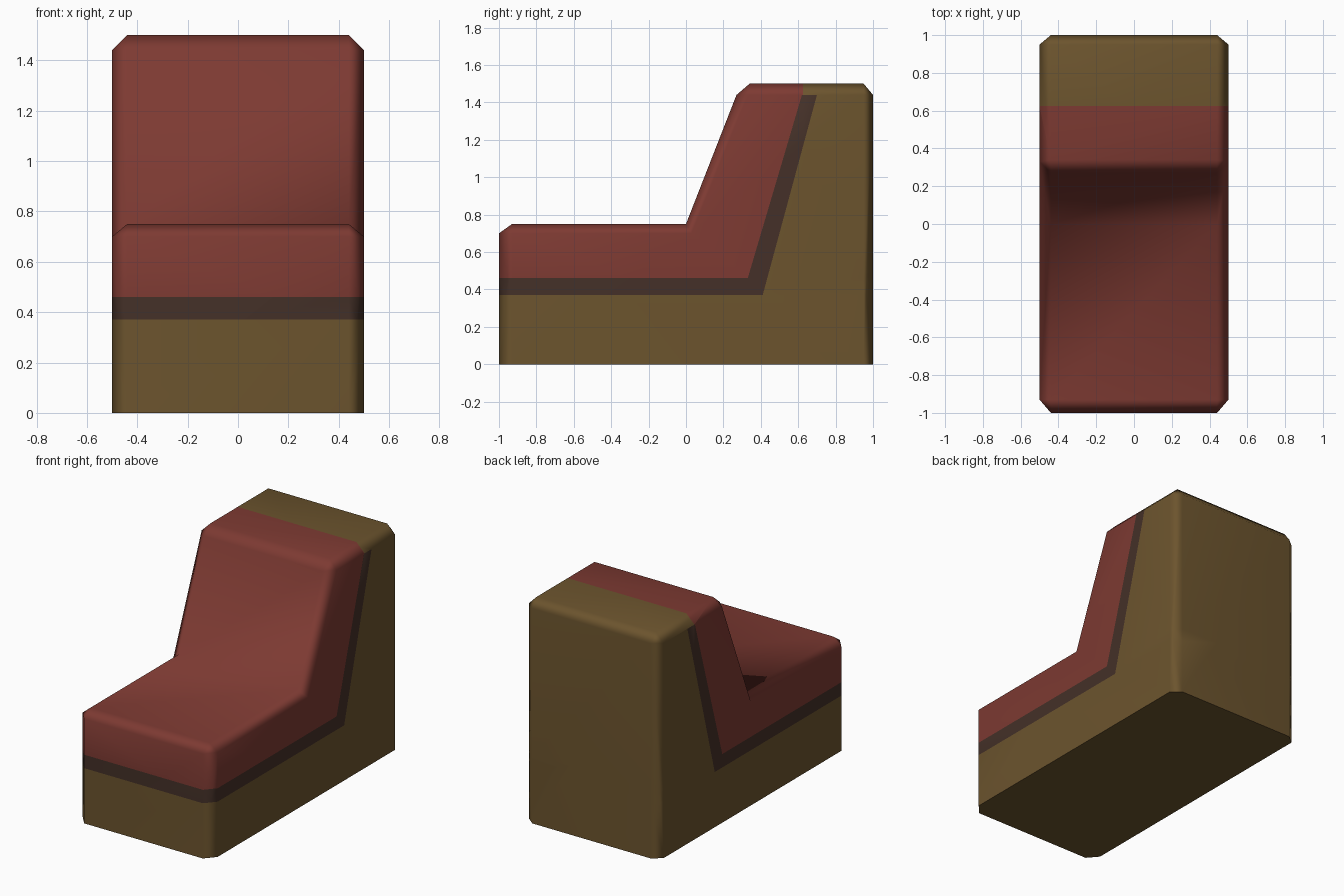
import bpy, bmesh, math
from mathutils import Vector

if "Cube" in bpy.data.objects:
    bpy.data.objects.remove(bpy.data.objects["Cube"])


def material(name, rgb):
    m = bpy.data.materials.new(name)
    m.diffuse_color = (*rgb, 1)
    m.use_nodes = True
    m.node_tree.nodes["Principled BSDF"].inputs["Base Color"].default_value = m.diffuse_color
    return m


# Side profiles (y, z): full body, and the inset outline of the chamfered flanks
body = [(-1, 0), (1, 0), (1, 1.44), (.95, 1.5), (.34, 1.5), (.27, 1.44),
        (0, .75), (-.93, .75), (-1, .70)]
flank = [(-.93, 0), (.95, 0), (.95, 1.44), (.33, 1.44), (.03, .70), (-.93, .70)]
link = [0, 1, 2, 2, 3, 3, 4, 5, 5]      # flank corner joined to each body corner

bm = bmesh.new()
n = len(body)
rings = []
for s in (-1, 1):
    b = [bm.verts.new((s * .44, y, z)) for y, z in body]
    f = [bm.verts.new((s * .5, y, z)) for y, z in flank]
    rings.append(b)
    bm.faces.new(f)
    for i in range(n):
        j = (i + 1) % n
        corners = [b[i], b[j], f[link[j]], f[link[i]]]
        bm.faces.new(list(dict.fromkeys(corners)))
for i in range(n):
    j = (i + 1) % n
    bm.faces.new((rings[0][i], rings[0][j], rings[1][j], rings[1][i]))
bmesh.ops.recalc_face_normals(bm, faces=bm.faces)
bmesh.ops.triangulate(bm, faces=bm.faces)


# Cut the colour boundaries into the surface
def cut(point, normal, keep=lambda c: True):
    faces = [f for f in bm.faces if keep(f.calc_center_median())]
    edges = {e for f in faces for e in f.edges}
    verts = {v for f in faces for v in f.verts}
    bmesh.ops.bisect_plane(bm, geom=list(verts) + list(edges) + faces, dist=1e-5,
                           plane_co=Vector(point), plane_no=Vector(normal))


def lean(y0, z0, y1, z1):
    return (0, y0, z0), (0, z1 - z0, y0 - y1)


inner = (.33, .46, .62, 1.44)     # cushion / trim line
outer = (.41, .37, .70, 1.44)     # trim / base line
for z in (.37, .46, 1.44):
    cut((0, 0, z), (0, 0, 1))
for line in (inner, outer):
    cut(*lean(*line), keep=lambda c: .37 < c.z < 1.44)
cut((0, .625, 0), (0, 1, 0), keep=lambda c: c.z > 1.44)


def in_front(c, line):
    y0, z0, y1, z1 = line
    return c.z > z0 and c.y < y0 + (c.z - z0) * (y1 - y0) / (z1 - z0)


# Colour: cushion 0, trim 1, base 2
for f in bm.faces:
    c = f.calc_center_median()
    f.smooth = True
    if c.z > 1.44:
        f.material_index = 0 if c.y < .625 else 2
    elif in_front(c, inner):
        f.material_index = 0
    else:
        f.material_index = 1 if in_front(c, outer) else 2

mesh = bpy.data.meshes.new("booth_seat")
bm.to_mesh(mesh)
bm.free()
for m in (material("red cushion", (.205, .042, .032)),
          material("dark trim", (.058, .030, .021)),
          material("brown base", (.150, .089, .027))):
    mesh.materials.append(m)
seat = bpy.data.objects.new("booth_seat", mesh)
bpy.context.collection.objects.link(seat)

# Soft chamfers, crisp crease and underside
bpy.context.view_layer.objects.active = seat
seat.select_set(True)
bpy.ops.object.shade_smooth_by_angle(angle=math.radians(55))
soft = seat.modifiers.new("soft_edges", 'WEIGHTED_NORMAL')
soft.keep_sharp = True
